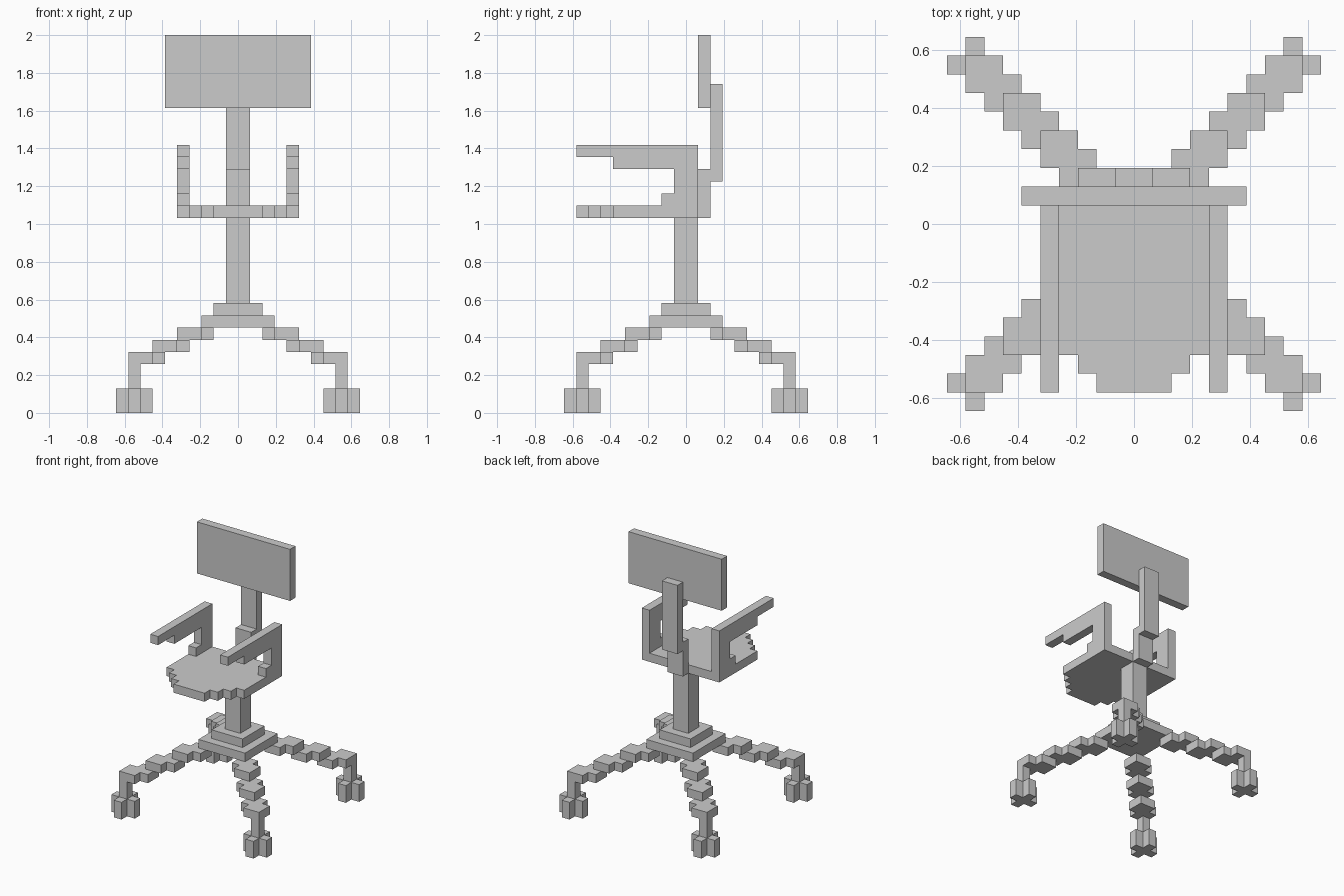
import bpy, bmesh

if "Cube" in bpy.data.objects:
    bpy.data.objects.remove(bpy.data.objects["Cube"])

U = 2 / 31  # one block of the model's grid


def rect(x0, x1, y0, y1):
    return [(x0, y0), (x1, y0), (x1, y1), (x0, y1)]


def build(name, prisms, axis='Z', mirror=(False, False)):
    """Extrude each (outline, low, high) along the axis into one object."""
    bm = bmesh.new()
    for outline, lo, hi in prisms:
        if axis == 'Z':
            pts = [(a * U, b * U, lo * U) for a, b in outline]
            step = (0, 0, (hi - lo) * U)
        else:
            pts = [(lo * U, a * U, b * U) for a, b in outline]
            step = ((hi - lo) * U, 0, 0)
        face = bm.faces.new([bm.verts.new(p) for p in pts])
        ext = bmesh.ops.extrude_face_region(bm, geom=[face], use_keep_orig=True)
        top = [v for v in ext['geom'] if isinstance(v, bmesh.types.BMVert)]
        bmesh.ops.translate(bm, verts=top, vec=step)
    bmesh.ops.recalc_face_normals(bm, faces=bm.faces)
    mesh = bpy.data.meshes.new(name)
    bm.to_mesh(mesh)
    bm.free()
    ob = bpy.data.objects.new(name, mesh)
    bpy.context.collection.objects.link(ob)
    if any(mirror):
        mod = ob.modifiers.new("Mirror", 'MIRROR')
        mod.use_axis = (mirror[0], mirror[1], False)
        mod.use_mirror_merge = False
    return ob


# Pedestal: two stepped plates and the column
build("base_plate", [(rect(-3, 3, -3, 3), 7, 8)])
build("base_collar", [(rect(-2, 2, -2, 2), 8, 9)])
build("column", [(rect(-1, 1, -1, 1), 9, 16)])

# Seat with stepped front corners
side = [(2, -9), (2, -8), (3, -8), (3, -7), (4, -7), (4, -6), (5, -6), (5, 1)]
build("seat", [(side + [(-x, y) for x, y in reversed(side)], 16, 17)])

# Back support (side profile) and backrest
build("back_support",
      [([(1, 16), (2, 16), (2, 19), (3, 19), (3, 27), (2, 27), (2, 20), (1, 20)], -1, 1)],
      axis='X')
build("backrest", [(rect(-6, 6, 1, 2), 25, 31)])

# Armrests: C-shaped side profile, mirrored
arm = [(1, 17), (1, 22), (-9, 22), (-9, 21), (-6, 21), (-6, 20),
       (-1, 20), (-1, 18), (-2, 18), (-2, 17)]
build("armrests", [(arm, 4, 5)], axis='X', mirror=(True, False))


# Four diagonal stepped legs, each layer being two staggered squares
def stair(a):
    return [(a, a), (a + 2, a), (a + 2, a + 1), (a + 3, a + 1),
            (a + 3, a + 3), (a + 1, a + 3), (a + 1, a + 2), (a, a + 2)]


layers = [(stair(2 + 2 * i), 6 - i, 7 - i) for i in range(3)]
build("legs", layers, mirror=(True, True))
build("leg_posts", [(rect(8, 9, 8, 9), 2, 4)], mirror=(True, True))

# Plus-shaped casters
plus = [(8, 7), (9, 7), (9, 8), (10, 8), (10, 9), (9, 9),
        (9, 10), (8, 10), (8, 9), (7, 9), (7, 8), (8, 8)]
build("casters", [(plus, 0, 2)], mirror=(True, True))
